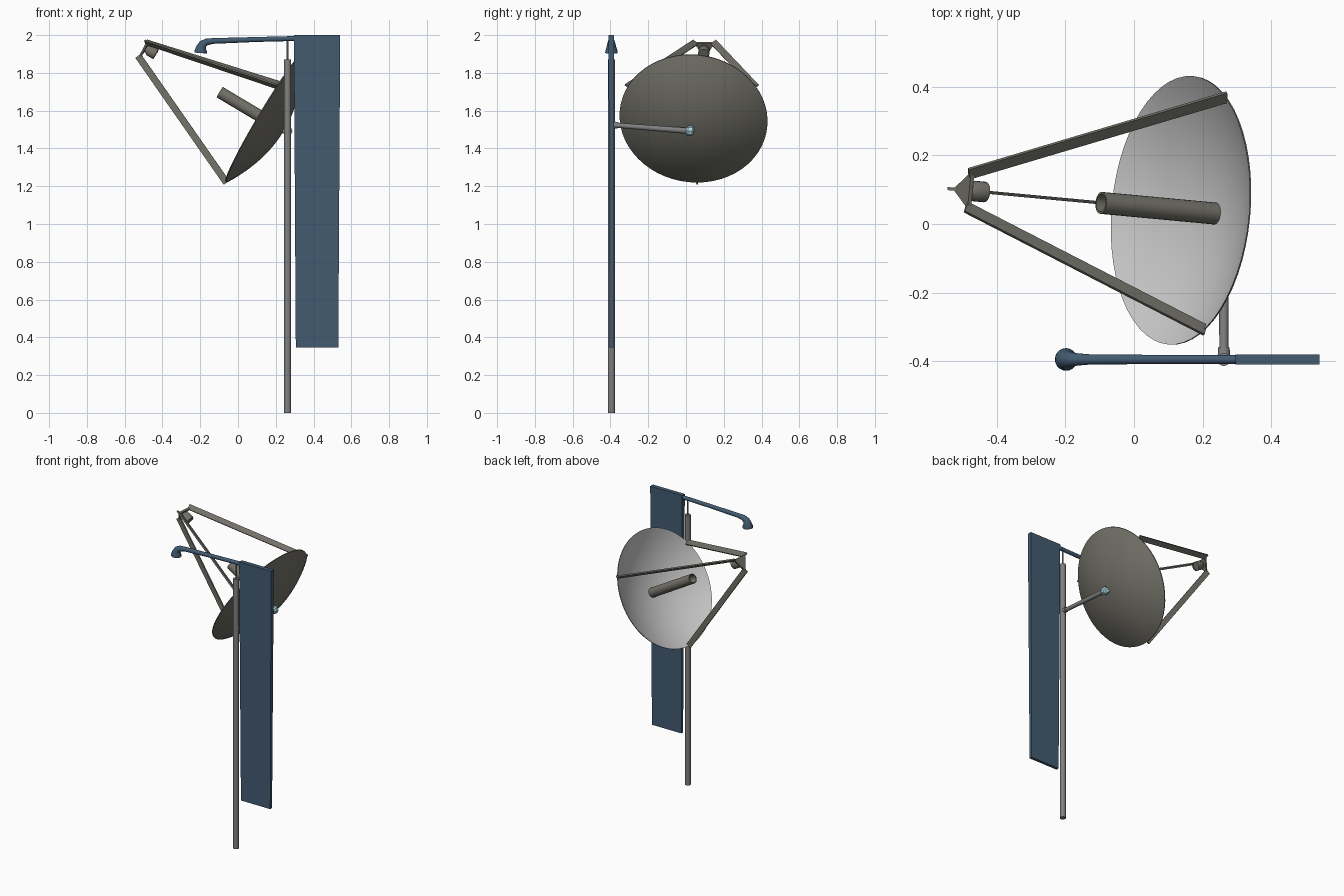
import bpy, bmesh, math
from mathutils import Vector, Matrix

if "Cube" in bpy.data.objects:
    bpy.data.objects.remove(bpy.data.objects["Cube"])


def material(name, rgb):
    m = bpy.data.materials.new(name)
    m.diffuse_color = (*rgb, 1)
    m.use_nodes = True
    m.node_tree.nodes["Principled BSDF"].inputs["Base Color"].default_value = m.diffuse_color
    return m


TAUPE = material("taupe", (0.17, 0.165, 0.14))
STEEL = material("steel", (0.22, 0.22, 0.22))
BLUE = material("blue", (0.055, 0.105, 0.165))
CYAN = material("pale_cyan", (0.42, 0.72, 0.78))


def finish(name, bm, mats, matrix=None):
    bmesh.ops.recalc_face_normals(bm, faces=bm.faces)
    me = bpy.data.meshes.new(name)
    if matrix:
        bm.transform(matrix)
    bm.to_mesh(me)
    bm.free()
    for m in mats:
        me.materials.append(m)
    ob = bpy.data.objects.new(name, me)
    bpy.context.collection.objects.link(ob)
    bpy.context.view_layer.objects.active = ob
    bpy.ops.object.select_all(action='DESELECT')
    ob.select_set(True)
    bpy.ops.object.shade_smooth_by_angle(angle=math.radians(35))
    return ob


def lathe(name, profile, segs, mats, matrix, closed=False, inner_rows=0):
    """Spin (radius, height) points round local z; radius 0 becomes a pole."""
    bm = bmesh.new()
    rings = []
    for r, h in profile:
        if r < 1e-6:
            rings.append([bm.verts.new((0, 0, h))])
        else:
            rings.append([bm.verts.new((r * math.cos(2 * math.pi * i / segs),
                                        r * math.sin(2 * math.pi * i / segs), h))
                          for i in range(segs)])
    pairs = list(zip(rings, rings[1:])) + ([(rings[-1], rings[0])] if closed else [])
    for row, (a, b) in enumerate(pairs):
        for i in range(segs):
            j = (i + 1) % segs
            quad = [a[i % len(a)], a[j % len(a)], b[j % len(b)], b[i % len(b)]]
            f = bm.faces.new(list(dict.fromkeys(quad)))
            f.material_index = 1 if row < inner_rows else 0
    return finish(name, bm, mats, matrix)


def along(a, b):
    """Frame at a with local z pointing to b."""
    a, b = Vector(a), Vector(b)
    return Matrix.Translation(a) @ (b - a).to_track_quat('Z', 'Y').to_matrix().to_4x4()


def rod(name, a, b, r1, r2, mat, segs=20):
    length = (Vector(b) - Vector(a)).length
    return lathe(name, [(0, 0), (r1, 0), (r2, length), (0, length)], segs, [mat], along(a, b))


# Dish frame: local z is the pointing axis, local x runs down the dish
centre = Vector((0.135, 0.04, 1.56))
n = Vector((-0.857, 0.08, 0.51)).normalized()
u = (Vector((0, 0, -1)) + n * n.z).normalized()
v = n.cross(u)
frame = Matrix.Translation(centre) @ Matrix((u, v, n)).transposed().to_4x4()

# Reflector bowl: pale inside, taupe outside
R, DEPTH, ROWS = 0.393, 0.12, 12
inner = [(R * i / ROWS, DEPTH * ((i / ROWS) ** 2 - 1)) for i in range(ROWS + 1)]
outer = [(r, h - 0.005) for r, h in reversed(inner)]
pale = material("pale_grey", (0.6, 0.6, 0.6))
lathe("dish", inner + outer, 56, [TAUPE, pale], frame, inner_rows=ROWS)

# Open tube on the dish axis
lathe("centre_tube", [(0.032, -0.118), (0.032, 0.27), (0.026, 0.27), (0.026, -0.118)],
      24, [TAUPE], frame, closed=True)

# Three flat struts from the rim to the receiver
for k in range(3):
    spin = Matrix.Rotation(math.radians(120 * k), 4, 'Z')
    a, b = Vector((0.394, 0, -0.005)), Vector((0.056, 0, 0.742))
    d = (b - a).normalized()
    side = Vector((0, 1, 0)).cross(d)
    bar = Matrix((side, Vector((0, 1, 0)), d)).transposed().to_4x4()
    bm = bmesh.new()
    bmesh.ops.create_cube(bm, size=1, matrix=Matrix.Translation((a + b) / 2) @ bar
                          @ Matrix.Diagonal((0.036, 0.009, (b - a).length, 1)))
    finish(f"strut_{k + 1}", bm, [TAUPE], frame @ spin)

# Receiver: triangular plate and small horn
lathe("receiver_plate", [(0, 0.725), (0.062, 0.725), (0.062, 0.737), (0, 0.737)],
      3, [TAUPE], frame)
lathe("receiver_horn", [(0, 0.67), (0.023, 0.67), (0.023, 0.665), (0.03, 0.665),
                        (0.03, 0.705), (0.018, 0.725), (0, 0.725)], 20, [TAUPE], frame)

# Pole, thin top rod, side arm and joints
PX, PY = 0.262, -0.395
rod("pole", (PX, PY, 0), (PX, PY, 1.87), 0.019, 0.019, STEEL)
rod("top_rod", (PX, PY, 1.86), (PX, PY, 1.98), 0.005, 0.005, STEEL, 10)
rod("arm_clamp", (PX, PY + 0.008, 1.525), (PX, -0.36, 1.522), 0.018, 0.017, STEEL, 12)
rod("side_arm", (PX, -0.37, 1.523), (PX, 0.012, 1.493), 0.013, 0.016, STEEL)
lathe("dish_joint", [(0, 0), (0.015, 0), (0.026, 0.014), (0.026, 0.036), (0.018, 0.044), (0, 0.044)],
      8, [CYAN], along((PX, -0.003, 1.494), (PX, 0.04, 1.491)))
rod("joint_stub", (PX, 0.022, 1.492), centre - n * (DEPTH - 0.005), 0.016, 0.018, CYAN, 8)

# Overhead arm bending down into a flared head
path = [(0.30, 1.982, 0.013), (0.10, 1.977, 0.013), (-0.13, 1.969, 0.015),
        (-0.165, 1.964, 0.018), (-0.186, 1.952, 0.022), (-0.195, 1.935, 0.026),
        (-0.197, 1.918, 0.032), (-0.198, 1.905, 0.033)]
bm = bmesh.new()
rings = []
for i, (x, z, r) in enumerate(path):
    p0, p1 = path[max(i - 1, 0)], path[min(i + 1, len(path) - 1)]
    t = Vector((p1[0] - p0[0], 0, p1[1] - p0[1])).normalized()
    side = t.cross(Vector((0, 1, 0)))
    ring = []
    for k in range(20):
        q = 2 * math.pi * k / 20
        ring.append(bm.verts.new(Vector((x, PY, z)) + r * (
            math.cos(q) * side + math.sin(q) * Vector((0, 1, 0)))))
    rings.append(ring)
for a, b in zip(rings, rings[1:]):
    for k in range(20):
        bm.faces.new((a[k], a[(k + 1) % 20], b[(k + 1) % 20], b[k]))
bm.faces.new(rings[0])
bm.faces.new(rings[-1])
finish("lamp_arm", bm, [BLUE])

# Hanging panel, slightly narrower at the bottom
bm = bmesh.new()
bmesh.ops.create_cube(bm, size=1)
for vert in bm.verts:
    top = vert.co.z > 0
    vert.co = Vector((0.4185 + vert.co.x * (0.245 if top else 0.225),
                      PY + vert.co.y * (0.03 if top else 0.02),
                      2.0 if top else 0.345))
finish("panel", bm, [BLUE])
